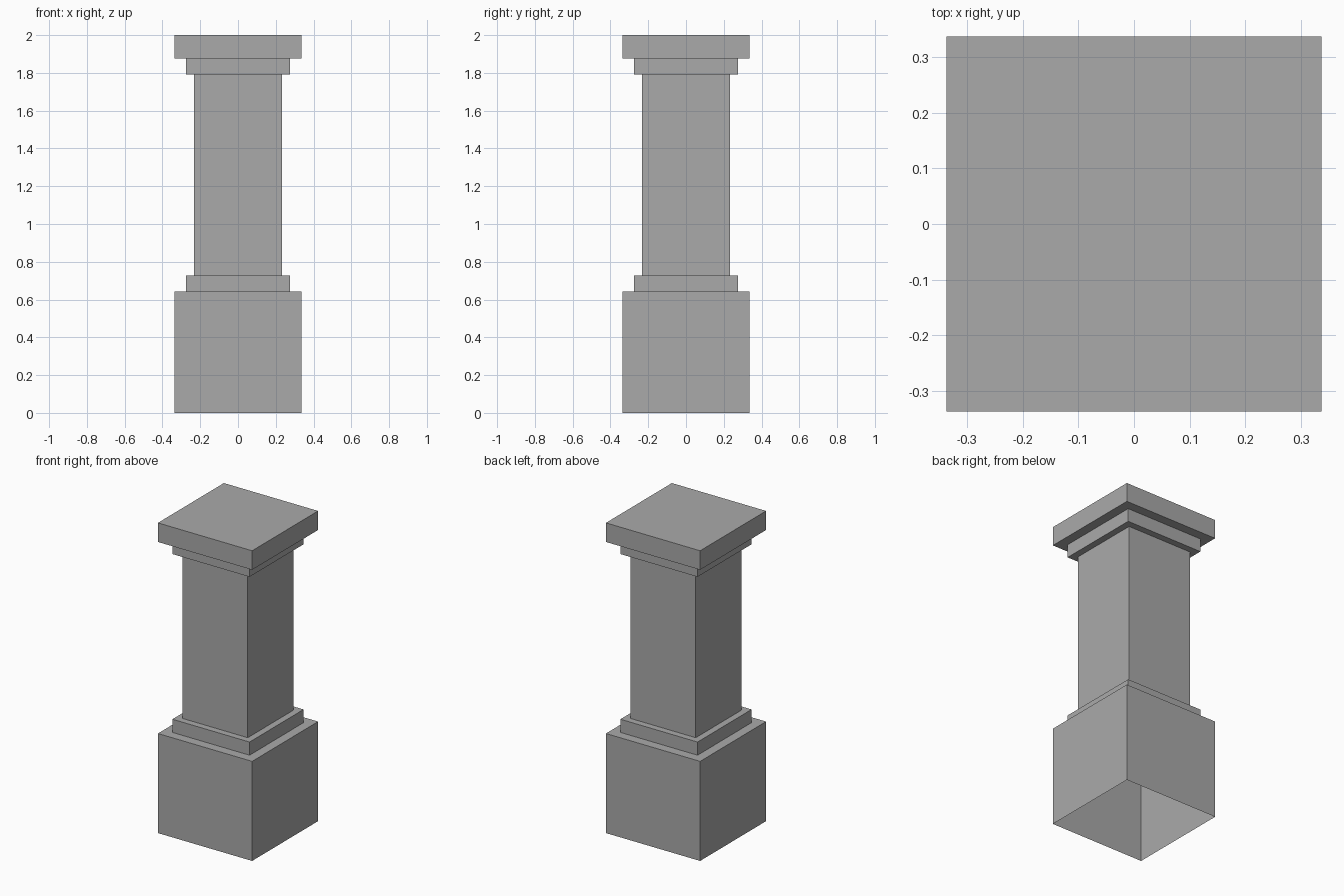
import bpy
import bmesh

cube = bpy.data.objects.get("Cube")
if cube:
    bpy.data.objects.remove(cube, do_unlink=True)

# Plain grey stone
STONE = (0.4, 0.4, 0.4, 1.0)
stone = bpy.data.materials.new("grey_stone")
stone.use_nodes = True
stone.diffuse_color = STONE
stone.node_tree.nodes["Principled BSDF"].inputs["Base Color"].default_value = STONE


def square_part(name, profile, cap=False):
    """Sweep a (half width, height) profile around a square, optionally closing the top."""
    bm = bmesh.new()
    rings = [[bm.verts.new((sx * half, sy * half, z))
              for sx, sy in ((-1, -1), (1, -1), (1, 1), (-1, 1))]
             for half, z in profile]
    for low, high in zip(rings, rings[1:]):
        for i in range(4):
            j = (i + 1) % 4
            bm.faces.new((low[i], low[j], high[j], high[i]))
    if cap:
        bm.faces.new(rings[-1])
    mesh = bpy.data.meshes.new(name)
    bm.to_mesh(mesh)
    bm.free()
    mesh.materials.append(stone)
    obj = bpy.data.objects.new(name, mesh)
    bpy.context.collection.objects.link(obj)
    return obj


# Half widths of the three steps, and the heights where they meet
WIDE, STEP, SHAFT = 0.336, 0.275, 0.232
PLINTH_TOP, SHAFT_BASE, SHAFT_TOP, CAP_BASE, TOP = 0.642, 0.727, 1.792, 1.877, 2.0

# Hollow shell, open underneath; each part carries its own ledge
square_part("plinth", [(WIDE, 0), (WIDE, PLINTH_TOP), (STEP, PLINTH_TOP)])
square_part("lower_moulding", [(STEP, PLINTH_TOP), (STEP, SHAFT_BASE), (SHAFT, SHAFT_BASE)])
square_part("shaft", [(SHAFT, SHAFT_BASE), (SHAFT, SHAFT_TOP)])
square_part("upper_moulding", [(SHAFT, SHAFT_TOP), (STEP, SHAFT_TOP), (STEP, CAP_BASE)])
square_part("capital", [(STEP, CAP_BASE), (WIDE, CAP_BASE), (WIDE, TOP)], cap=True)
